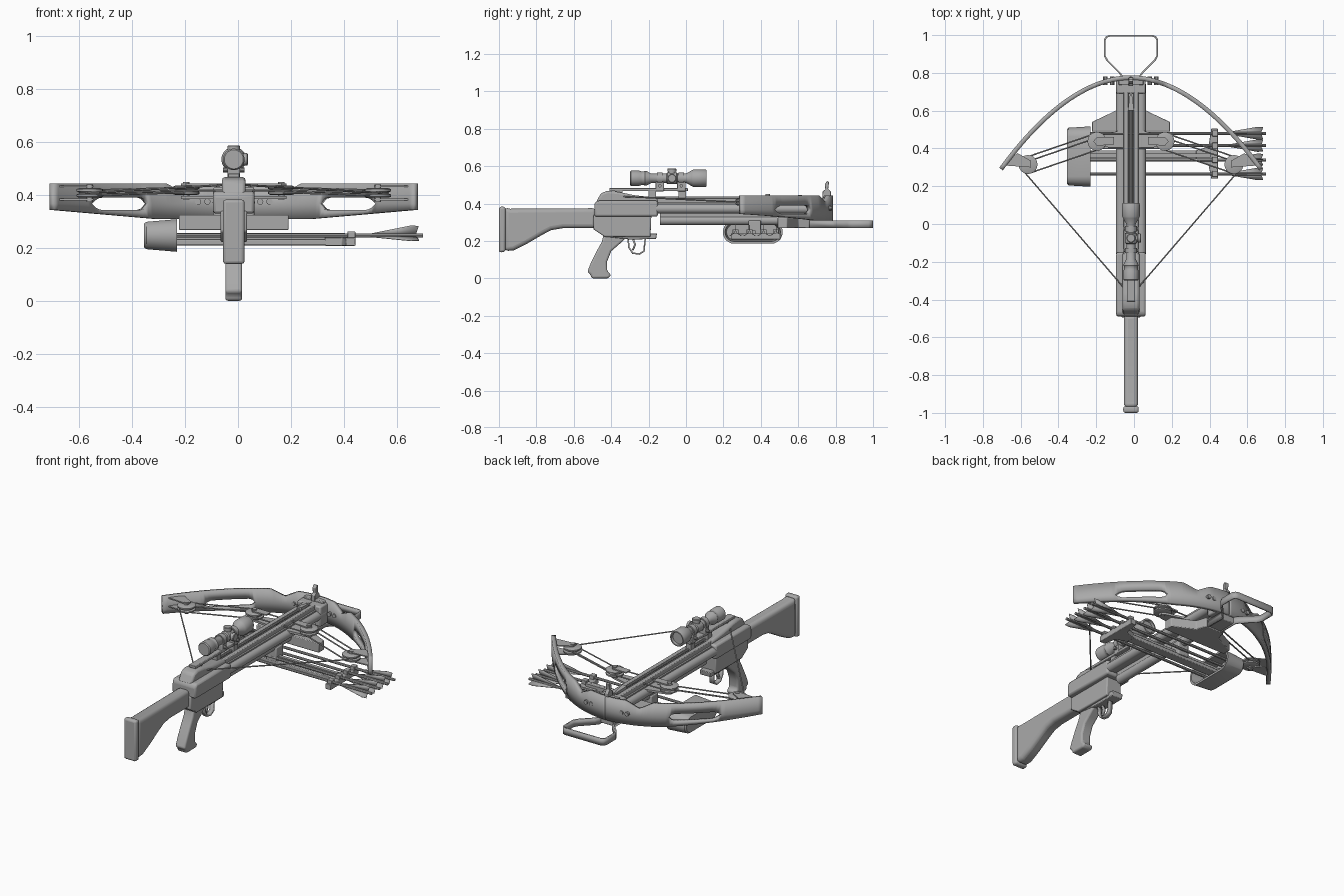
import bpy, bmesh, math
from mathutils import Vector

cube = bpy.data.objects.get("Cube")
if cube:
    bpy.data.objects.remove(cube)

CX = -0.016          # the weapon axis sits slightly off centre
grey = bpy.data.materials.new("plain grey")
grey.use_nodes = True
grey.diffuse_color = (0.4, 0.4, 0.4, 1)
grey.node_tree.nodes["Principled BSDF"].inputs["Base Color"].default_value = (0.4, 0.4, 0.4, 1)


def finish(name, bm, bevel=0.0, segments=2):
    bmesh.ops.remove_doubles(bm, verts=bm.verts, dist=0.00005)
    bmesh.ops.recalc_face_normals(bm, faces=bm.faces)
    me = bpy.data.meshes.new(name)
    bm.to_mesh(me)
    bm.free()
    me.materials.append(grey)
    ob = bpy.data.objects.new(name, me)
    ob.location.x = CX
    bpy.context.collection.objects.link(ob)
    if bevel:
        mod = ob.modifiers.new("bevel", 'BEVEL')
        mod.width, mod.segments, mod.limit_method = bevel, segments, 'ANGLE'
    bpy.ops.object.select_all(action='DESELECT')
    ob.select_set(True)
    bpy.context.view_layer.objects.active = ob
    bpy.ops.object.shade_smooth_by_angle(angle=math.radians(35))
    return ob


def extrude(name, pts, axis, lo, hi, bevel=0.0, segments=2):
    """Outline in the plane across the axis, stretched from lo to hi."""
    place = {'x': lambda a, b, d: (d, a, b), 'y': lambda a, b, d: (a, d, b),
             'z': lambda a, b, d: (a, b, d)}[axis]
    bm = bmesh.new()
    low = [bm.verts.new(place(a, b, lo)) for a, b in pts]
    high = [bm.verts.new(place(a, b, hi)) for a, b in pts]
    bm.faces.new(low)
    bm.faces.new(high)
    for i in range(len(pts)):
        j = (i + 1) % len(pts)
        bm.faces.new((low[i], low[j], high[j], high[i]))
    return finish(name, bm, bevel, segments)


def box(name, x, y, z, bevel=0.0):
    return extrude(name, [(x[0], y[0]), (x[1], y[0]), (x[1], y[1]), (x[0], y[1])], 'z', *z, bevel)


def lathe(name, start, direction, profile, n=20):
    """Rings of (distance, radius) along a direction, closed at both ends."""
    d = Vector(direction).normalized()
    u = d.orthogonal().normalized()
    v = d.cross(u)
    bm = bmesh.new()
    rings = []
    for dist, r in profile:
        c = Vector(start) + d * dist
        rings.append([bm.verts.new(c + r * (u * math.cos(k * math.tau / n) + v * math.sin(k * math.tau / n)))
                      for k in range(n)])
    for a, b in zip(rings, rings[1:]):
        for k in range(n):
            bm.faces.new((a[k], a[(k + 1) % n], b[(k + 1) % n], b[k]))
    bm.faces.new(rings[0])
    bm.faces.new(rings[-1])
    return finish(name, bm)


def rod(name, a, b, r, n=8):
    d = Vector(b) - Vector(a)
    return lathe(name, a, d, [(0, r), (d.length, r)], n)


def band(name, pts, half, thick):
    """Flat strip following points in the xy or yz plane; half is the strip's width vector."""
    bm = bmesh.new()
    w = Vector(half)
    rows = [(bm.verts.new(Vector(p) - w), bm.verts.new(Vector(p) + w)) for p in pts]
    for (a, b), (c, d) in zip(rows, rows[1:]):
        bm.faces.new((a, b, d, c))
    ob = finish(name, bm)
    mod = ob.modifiers.new("thickness", 'SOLIDIFY')
    mod.thickness, mod.offset, mod.use_even_offset = thick, 0, True
    return ob


# Shoulder stock, butt pad and grip
extrude("stock", [(-.97, .38), (-.94, .372), (-.48, .375), (-.48, .268), (-.66, .268), (-.72, .258),
                  (-.77, .232), (-.85, .185), (-.92, .15), (-.97, .145)], 'x', -.038, .038, .022, 4)
extrude("butt_pad", [(-1, .383), (-.965, .383), (-.965, .142), (-1, .138)], 'x', -.041, .041, .012, 3)
extrude("grip", [(-.44, .235), (-.45, .195), (-.475, .15), (-.51, .08), (-.528, .035), (-.51, .02),
                 (-.505, 0), (-.415, 0), (-.4, .018), (-.422, .04), (-.422, .09), (-.4, .145),
                 (-.365, .175), (-.31, .225)], 'x', -.032, .032, .012, 3)

# Receiver: wide upper shell, narrow lower box, sloped top hump
extrude("receiver_upper", [(-.49, .40), (-.475, .415), (-.15, .415), (-.15, .33), (-.49, .33)],
        'x', -.078, .078, .012)
extrude("receiver_lower", [(-.495, .34), (-.495, .262), (-.435, .222), (-.19, .222), (-.185, .34)],
        'x', -.05, .05, .006)
extrude("trigger_housing", [(-.43, .24), (-.43, .222), (-.3, .208), (-.16, .21), (-.155, .24)],
        'x', -.035, .035, .004)
extrude("receiver_hump", [(-.485, .40), (-.455, .455), (-.42, .468), (-.36, .462), (-.28, .445),
                          (-.15, .43), (-.15, .40)], 'x', -.045, .045, .012)
band("trigger_guard", [(0, -.31, .215), (0, -.305, .165), (0, -.285, .135), (0, -.25, .13),
                       (0, -.225, .145), (0, -.218, .215)], (.014, 0, 0), .008)
band("trigger", [(0, -.285, .215), (0, -.272, .18), (0, -.285, .15)], (.008, 0, 0), .01)

# Barrel: twin side tubes, web, bolt rail and lower tube
for s in (-1, 1):
    rod("side_tube", (s * .054, -.16, .372), (s * .054, .74, .372), .026, 16)
    box("rail_lip", sorted((s * .014, s * .04)), (-.2, .74), (.385, .43), .004)
box("barrel_web", (-.05, .05), (-.16, .74), (.35, .405))
box("lower_web", (-.018, .018), (-.14, .7), (.30, .36))
rod("lower_tube", (0, -.14, .31), (0, .66, .31), .026, 16)
rod("loaded_bolt", (0, -.3, .43), (0, .62, .43), .007)
lathe("bolt_point", (0, .6, .43), (0, 1, 0), [(0, .022), (.02, .02), (.12, .001)], 4)

# Riser block, with limb bolts, front sight
box("riser", (-.078, .078), (.69, .775), (.31, .43), .008)
box("riser_cap", (-.065, .065), (.735, .775), (.42, .442), .004)
extrude("front_sight", [(.73, .43), (.73, .465), (.745, .475), (.742, .505), (.755, .52), (.765, .515),
                        (.76, .48), (.775, .462), (.775, .43)], 'x', -.012, .012, .002)


def limb(side):
    bm = bmesh.new()
    n, rows = 48, []
    for i in range(n + 1):
        x = .688 * i / n
        y = .775 - x ** 1.94
        low = .31 + .034 * max(0, (x - .3) / .388)
        dip = max(0, 1 - abs(x - .19) / .07)
        top = .444 - .038 * dip
        over = max(0, abs(x - .435) - .075) / .026      # rounded slot ends
        h = .023 * math.sqrt(1 - over ** 2) if over < 1 else 0
        rows.append([bm.verts.new((side * x, y, z)) for z in (low, .367 - h, .367 + h, top)] + [h])
    for a, b in zip(rows, rows[1:]):
        for k in range(3):
            if k != 1 or a[4] + b[4] == 0:
                bm.faces.new((a[k], b[k], b[k + 1], a[k + 1]))
    bmesh.ops.recalc_face_normals(bm, faces=bm.faces)
    ob = finish("limb", bm)
    mod = ob.modifiers.new("thickness", 'SOLIDIFY')
    mod.thickness, mod.offset = .024, 0
    return ob


def wheel(name, x, y, z, r):
    lathe(name, (x, y, z - .018), (0, 0, 1), [(0, r * .8), (.004, r), (.012, r), (.016, r * .8), (.02, r * .8),
                                              (.024, r), (.032, r), (.036, r * .8)], 24)
    rod(name + "_axle", (x, y, z - .035), (x, y, z + .032), .013, 12)


# Limbs, cams, idler wheels, cables and string on both sides
for s in (-1, 1):
    limb(s)
    wheel("cam", s * .545, .315, .408, .05)
    wheel("idler_wheel", s * .18, .437, .418, .05)
    for z in (.38, .43):
        extrude("cam_fork", [(s * .53, .30), (s * .53, .335), (s * .6, .375), (s * .655, .34), (s * .67, .31)],
                'z', z, z + .007)
    extrude("idler_arm", [(s * .04, .40), (s * .04, .50), (s * .17, .465), (s * .2, .45), (s * .2, .425),
                          (s * .17, .41)], 'z', .385, .397)
    extrude("idler_cover", [(s * .09, .42), (s * .09, .46), (s * .18, .46), (s * .2, .437), (s * .18, .415)],
            'z', .437, .444)
    for dy, z in ((.045, .418), (-.045, .4), (.02, .408)):
        rod("cable", (s * .535, .315 + dy, z), (s * .18, .437 + dy, z + .01), .004, 6)
    for y in (.40, .478):
        rod("cross_cable", (0, y, .418), (s * .18, y, .418), .004, 6)
    rod("string", (s * .56, .27, .408), (s * .04, -.335, .438), .004, 6)
    rod("string_end", (s * .04, -.335, .438), (0, -.34, .44), .005, 6)
    for x in (.1, .135):
        rod("limb_bolt", (s * x, .735, .375), (s * x, .78, .375), .012, 10)

# Cross bracket under the barrel
extrude("cross_bracket", [(-.207, .49), (-.207, .54), (-.08, .60), (-.06, .66), (.06, .66), (.08, .60),
                          (.207, .54), (.207, .49)], 'z', .268, .325, .004)

# Foot stirrup
half = [(.045, .6), (.045, .78), (.06, .80), (.125, .865), (.139, .89), (.139, .975), (.13, .99), (.115, .996)]
loop = [(-x, y, .29) for x, y in half] + [(x, y, .29) for x, y in reversed(half)]
band("stirrup", loop, (0, 0, .02), .009)
box("stirrup_mount", (-.045, .045), (.6, .77), (.275, .325), .005)

# Scope with bells, turrets, rings and mount
lathe("scope", (0, -.3, .535), (0, 1, 0), [
    (0, .036), (.006, .041), (.05, .041), (.06, .037), (.075, .037), (.08, .04), (.09, .038), (.115, .025),
    (.195, .025), (.2, .032), (.25, .032), (.255, .025), (.3, .025), (.33, .042), (.34, .047),
    (.404, .047), (.41, .044), (.41, .037), (.395, .035)], 28)
lathe("top_turret", (0, -.075, .535), (0, 0, 1), [(0, .02), (.035, .02), (.036, .024), (.05, .024), (.053, .02)], 16)
lathe("side_turret", (0, -.075, .535), (1, 0, 0), [(0, .02), (.035, .02), (.036, .024), (.05, .024), (.053, .02)], 16)
for y in (-.14, -.025):
    rod("scope_ring", (0, y - .014, .535), (0, y + .014, .535), .032, 20)
    box("ring_base", (-.024, .024), (y - .022, y + .022), (.465, .515), .004)
    rod("ring_screw", (-.04, y, .495), (.04, y, .495), .009, 10)
box("scope_rail", (-.022, .022), (-.41, .01), (.466, .482), .003)
for y in (-.36, -.18, -.02):
    box("rail_post", (-.016, .016), (y - .02, y + .02), (.42, .47))

# Quiver: hood, arm, clip and bracket to the barrel
bm = bmesh.new()
rings = []
for x, hy, hz, cz in ((-.339, .145, .046, .247), (-.33, .153, .052, .247), (-.214, .16, .062, .247),
                      (-.214, .148, .05, .247), (-.29, .14, .042, .247)):
    ring = []
    for k in range(32):                       # stadium cross-section
        a = math.tau * (k + .5) / 32
        ring.append(bm.verts.new((x, .357 + math.copysign(hy - hz, math.cos(a)) + hz * math.cos(a),
                                  cz + hz * math.sin(a))))
    rings.append(ring)
for a, b in zip(rings, rings[1:]):
    for k in range(32):
        bm.faces.new((a[k], a[(k + 1) % 32], b[(k + 1) % 32], b[k]))
bm.faces.new(rings[0])
bm.faces.new(rings[-1])
finish("quiver_hood", bm)
box("quiver_arm", (-.29, .44), (.335, .39), (.21, .232), .004)
box("quiver_rib", (-.29, .42), (.352, .372), (.228, .256))
extrude("quiver_clip", [(.345, .335), (.345, .39), (.41, .41), (.425, .505), (.46, .505), (.46, .24),
                        (.425, .24), (.41, .315)], 'z', .208, .24, .003)
box("quiver_mount", (-.035, .035), (.335, .4), (.225, .31), .005)

# Spare bolts with three fletchings each
for y in (.48, .415, .34, .265):
    rod("spare_bolt", (-.29, y, .247), (.716, y, .247), .008, 8)
    box("clip_tooth", (.43, .46), (y - .016, y + .016), (.235, .262), .003)
    for k in range(3):
        a = math.radians(90 + 120 * k)
        c, d = math.cos(a), math.sin(a)
        out = [(.51, .006), (.67, .038), (.70, .036), (.69, .006)]
        bm = bmesh.new()
        bm.faces.new([bm.verts.new((x, y + r * c, .247 + r * d)) for x, r in out])
        ob = finish("fletching", bm)
        ob.modifiers.new("thickness", 'SOLIDIFY').thickness = .003
